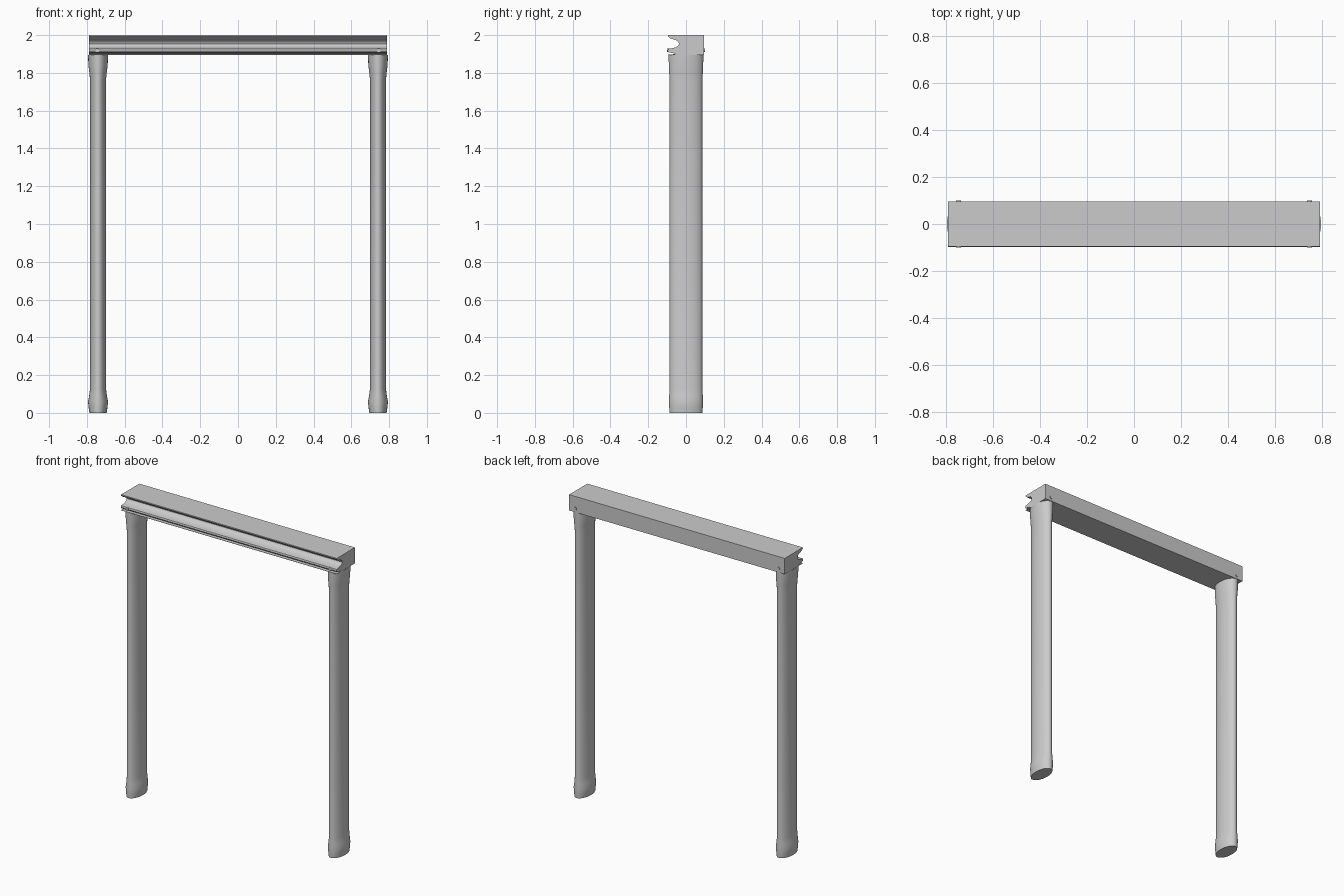
import bpy, bmesh, math
from mathutils import Matrix

default = bpy.data.objects.get("Cube")
if default:
    bpy.data.objects.remove(default, do_unlink=True)

GREY = (0.6, 0.6, 0.6, 1)
grey = bpy.data.materials.new("plain_grey")
grey.use_nodes = True
grey.diffuse_color = GREY
grey.node_tree.nodes["Principled BSDF"].inputs["Base Color"].default_value = GREY


def finish(bm, name):
    bmesh.ops.recalc_face_normals(bm, faces=bm.faces)
    mesh = bpy.data.meshes.new(name)
    bm.to_mesh(mesh)
    bm.free()
    mesh.materials.append(grey)
    obj = bpy.data.objects.new(name, mesh)
    bpy.context.collection.objects.link(obj)
    bpy.ops.object.select_all(action='DESELECT')
    obj.select_set(True)
    bpy.context.view_layer.objects.active = obj
    bpy.ops.object.shade_smooth_by_angle(angle=math.radians(35))
    return obj


# Post: stacked oval rings (height, half width, half depth), flared at both ends
POST_RINGS = [(0, 0.046, 0.087), (0.03, 0.050, 0.089), (0.06, 0.053, 0.090),
              (0.09, 0.047, 0.089), (0.13, 0.042, 0.087), (1.76, 0.042, 0.087),
              (1.80, 0.046, 0.089), (1.84, 0.051, 0.091), (1.895, 0.053, 0.092)]
SIDES = 40


def post(name, x):
    bm = bmesh.new()
    rings = []
    for z, rx, ry in POST_RINGS:
        angles = [math.tau * i / SIDES for i in range(SIDES)]
        rings.append([bm.verts.new((x + rx * math.cos(a), ry * math.sin(a), z))
                      for a in angles])
    for low, high in zip(rings, rings[1:]):
        for i in range(SIDES):
            j = (i + 1) % SIDES
            bm.faces.new((low[i], low[j], high[j], high[i]))
    bm.faces.new(rings[0])
    bm.faces.new(rings[-1])
    return finish(bm, name)


# Lintel: moulded (y, z) section with a deep cove and a thin lower slot
LINTEL = [(0.095, 1.895), (0.095, 2.0), (-0.095, 2.0), (-0.095, 1.993),
          (-0.083, 1.983), (-0.065, 1.977), (-0.05, 1.972), (-0.04, 1.963),
          (-0.037, 1.953), (-0.042, 1.943), (-0.055, 1.935), (-0.075, 1.930),
          (-0.095, 1.927), (-0.098, 1.917), (-0.093, 1.909), (-0.075, 1.906),
          (-0.053, 1.901), (-0.075, 1.898), (-0.095, 1.897), (-0.095, 1.895)]


def lintel():
    bm = bmesh.new()
    section = bm.faces.new([bm.verts.new((-0.79, y, z)) for y, z in LINTEL])
    result = bmesh.ops.extrude_face_region(bm, geom=[section], use_keep_orig=True)
    moved = [v for v in result["geom"] if isinstance(v, bmesh.types.BMVert)]
    bmesh.ops.translate(bm, verts=moved, vec=(1.58, 0, 0))
    return finish(bm, "lintel")


# Peg: short round pin showing on the front and back of the lintel
def peg(name, x):
    bm = bmesh.new()
    place = Matrix.Translation((x, 0, 1.92)) @ Matrix.Rotation(math.pi / 2, 4, 'X')
    bmesh.ops.create_cone(bm, cap_ends=True, segments=16, radius1=0.01,
                          radius2=0.01, depth=0.2, matrix=place)
    return finish(bm, name)


lintel()
for side, sign in (("left", 1), ("right", -1)):
    post(side + "_post", sign * 0.741)
    peg(side + "_peg", sign * 0.745)
